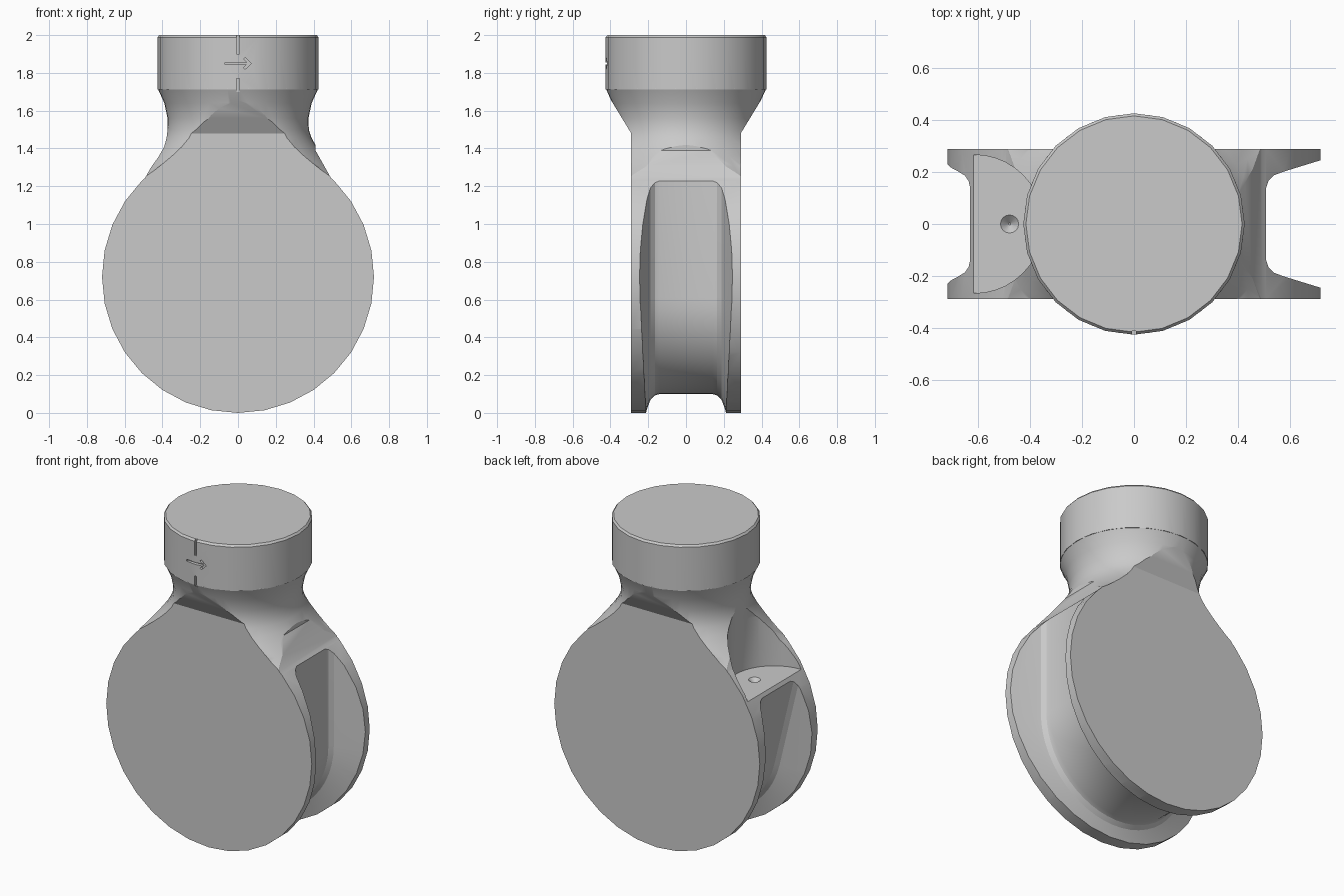
import bpy, bmesh, math

cube = bpy.data.objects.get("Cube")
if cube:
    bpy.data.objects.remove(cube, do_unlink=True)

grey = bpy.data.materials.new("plain grey")
grey.use_nodes = True
COLOUR = (0.59, 0.59, 0.59, 1)
grey.diffuse_color = COLOUR
grey.node_tree.nodes["Principled BSDF"].inputs["Base Color"].default_value = COLOUR


def loft(name, rings):
    """Skin a list of point rings and cap both ends."""
    bm = bmesh.new()
    vs = [[bm.verts.new(p) for p in ring] for ring in rings]
    for a, b in zip(vs, vs[1:]):
        n = len(a)
        for i in range(n):
            bm.faces.new((a[i], a[(i + 1) % n], b[(i + 1) % n], b[i]))
    bm.faces.new(vs[0])
    bm.faces.new(vs[-1])
    bmesh.ops.recalc_face_normals(bm, faces=bm.faces)
    me = bpy.data.meshes.new(name)
    bm.to_mesh(me)
    bm.free()
    ob = bpy.data.objects.new(name, me)
    me.materials.append(grey)
    bpy.context.collection.objects.link(ob)
    return ob


def turned(name, profile, sides, x=0.0):
    """Solid of revolution about a vertical axis."""
    rings = [[(x + r * math.sin(math.tau * i / sides), -r * math.cos(math.tau * i / sides), z)
              for i in range(sides)] for r, z in profile]
    return loft(name, rings)


def slab(name, outline, y0, y1):
    """Front outline extruded along y."""
    return loft(name, [[(x, y, z) for x, z in outline] for y in (y0, y1)])


def combine(ob, tool, operation="DIFFERENCE"):
    mod = ob.modifiers.new("cut", "BOOLEAN")
    mod.operation = operation
    mod.solver = "EXACT"
    mod.object = tool
    bpy.context.view_layer.objects.active = ob
    bpy.ops.object.modifier_apply(modifier=mod.name)
    bpy.data.objects.remove(tool, do_unlink=True)


# round wheel-like body, left wide so that the flat cheeks are trimmed later
R, SIDES = 0.72, 32
body = slab("valve_body", [(R * math.sin(math.tau * i / SIDES), R - R * math.cos(math.tau * i / SIDES))
                           for i in range(SIDES)], -0.4, 0.4)

# waisted neck flaring into the body
neck = turned("neck", [(0.5, 1.15), (0.62, 1.225), (0.565, 1.255), (0.505, 1.305), (0.455, 1.36),
                       (0.415, 1.41), (0.39, 1.455), (0.375, 1.5), (0.373, 1.56), (0.39, 1.64),
                       (0.424, 1.715), (0.41, 1.74)], 48)

# sloping shoulders at the sides of the neck
shoulder = [(0.5, 1.1), (0.5, 1.23), (0.41, 1.39), (0.41, 1.44), (0.9, 1.44), (0.9, 1.1)]
for s in (-1, 1):
    combine(neck, slab("shoulder_cutter", [(s * x, z) for x, z in shoulder], -1, 1))
combine(body, neck, "UNION")

# flat cheeks with an overhanging bevel under the cap
cheek = [(0.29, -0.1), (0.29, 1.48), (0.432, 1.713), (0.8, 1.713), (0.8, -0.1)]
for s in (-1, 1):
    combine(body, loft("cheek_cutter", [[(x, s * y, z) for y, z in cheek] for x in (-1, 1)]))

# cap with a narrow chamfer
cap = turned("cap", [(0.427, 1.712), (0.427, 1.988), (0.417, 2.0)], 24)
combine(body, cap, "UNION")

# rim groove: vertical on the left, round below, leaning outwards on the right
GZ, GR, LEAN = 0.61, 0.51, 0.236
half = [(0.0, 0.14), (0.008, 0.165), (0.03, 0.188), (0.07, 0.203), (0.21, 0.246), (0.45, 0.3)]
section = half + [(d, -y) for d, y in reversed(half)]
end = math.pi - LEAN
path = [(0, 1.6, 0)] + [(0, GZ, end * i / 24) for i in range(25)]
path.append((-0.9 * math.sin(LEAN), GZ + 0.9 * math.cos(LEAN), end))
rings = [[(x + (GR + d) * math.cos(a), y, z - (GR + d) * math.sin(a)) for d, y in section] for x, z, a in path]
combine(body, loft("groove_cutter", rings))

# half-round pocket on the right shoulder with a small conical hole in its floor
combine(body, turned("pocket_cutter", [(0.267, 1.08), (0.267, 1.4), (0.235, 1.57)], 40, -0.617))
combine(body, turned("hole_cutter", [(0.004, 1.05), (0.035, 1.08), (0.035, 1.1)], 16, -0.48))

# shallow engraved ticks and pointer on the front of the cap
for low, high in ((1.7, 1.77), (1.9, 2.05)):
    combine(body, slab("tick_cutter", [(-0.007, low), (0.007, low), (0.007, high), (-0.007, high)], -0.5, -0.412))
edge = [(-0.068, 0.006), (0.047, 0.006), (0.03, 0.023), (0.038, 0.031), (0.07, 0.0)]
pointer = edge + [(x, -z) for x, z in reversed(edge[:-1])]
combine(body, slab("pointer_cutter", [(x, 1.85 + z) for x, z in pointer], -0.5, -0.405))

bpy.ops.object.select_all(action="DESELECT")
body.select_set(True)
bpy.context.view_layer.objects.active = body
bpy.ops.object.shade_smooth_by_angle(angle=math.radians(24))
